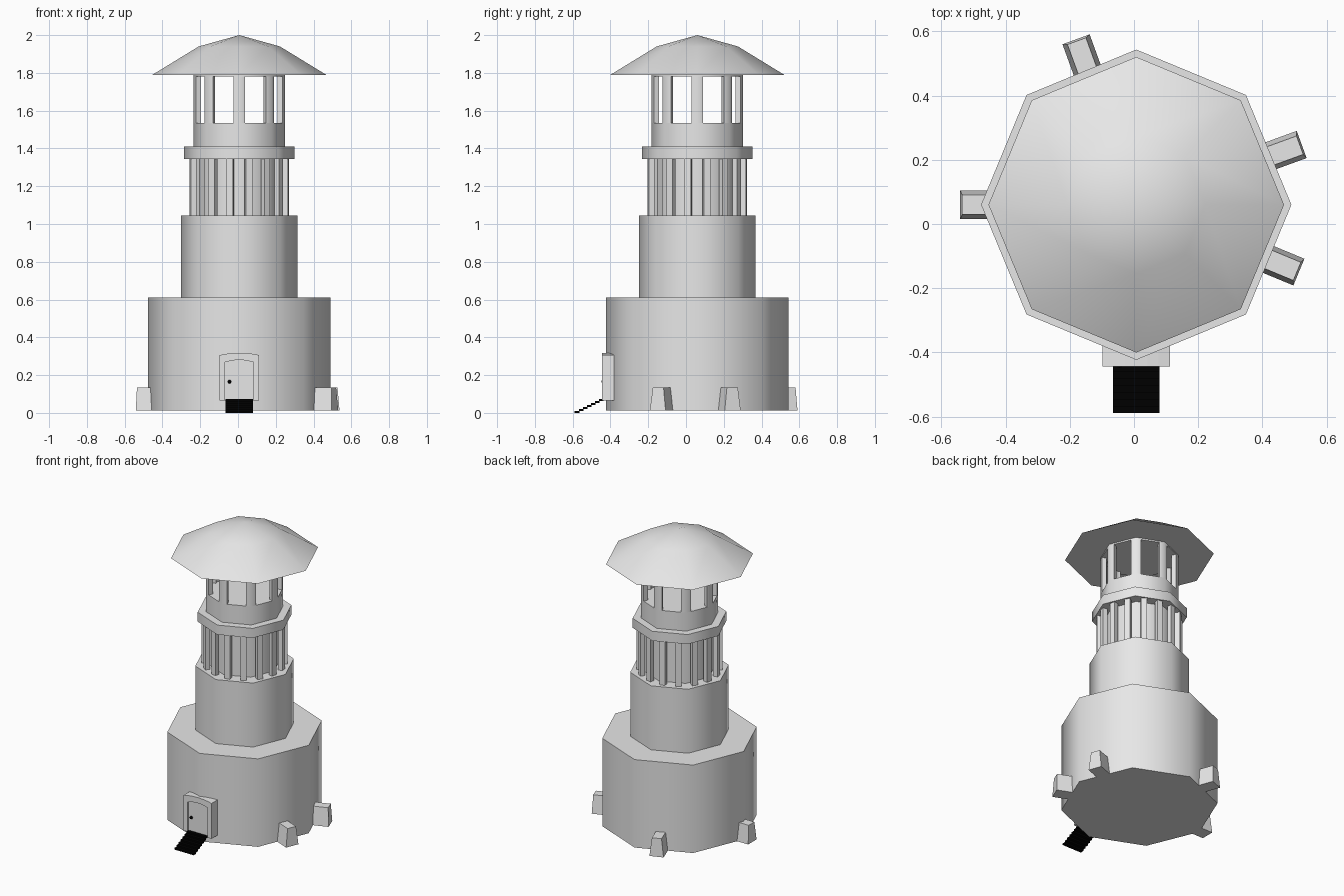
import bpy
import bmesh
import math
from mathutils import Vector, Matrix

if "Cube" in bpy.data.objects:
    bpy.data.objects.remove(bpy.data.objects["Cube"], do_unlink=True)

CX, CY = 0.007, 0.06   # tower axis
SIDES = 8


def material(name, rgb):
    m = bpy.data.materials.new(name)
    m.use_nodes = True
    m.diffuse_color = (*rgb, 1)
    m.node_tree.nodes["Principled BSDF"].inputs["Base Color"].default_value = (*rgb, 1)
    return m


GREY = material("light grey", (0.8, 0.8, 0.8))
BLACK = material("black", (0.0, 0.0, 0.0))


def finish(bm, name, mat, smooth=True):
    bmesh.ops.recalc_face_normals(bm, faces=bm.faces)
    mesh = bpy.data.meshes.new(name)
    bm.to_mesh(mesh)
    bm.free()
    mesh.materials.append(mat)
    ob = bpy.data.objects.new(name, mesh)
    bpy.context.collection.objects.link(ob)
    if smooth:
        bpy.ops.object.select_all(action="DESELECT")
        ob.select_set(True)
        bpy.context.view_layer.objects.active = ob
        bpy.ops.object.shade_smooth_by_angle(angle=math.radians(60))
    return ob


def extrude(bm, points, offset):
    """Close the points into a face and extrude it by the offset."""
    face = bm.faces.new([bm.verts.new(p) for p in points])
    new = bmesh.ops.extrude_face_region(bm, geom=[face])["geom"]
    verts = [g for g in new if isinstance(g, bmesh.types.BMVert)]
    bmesh.ops.translate(bm, verts=verts, vec=offset)
    # the start face must remain as the other cap
    if not face.is_valid:
        raise RuntimeError("lost cap")


def polar(r, a, z=0.0):
    return Vector((CX + r * math.cos(a), CY + r * math.sin(a), z))


def ring(r, z):
    return [polar(r, math.tau * i / SIDES, z) for i in range(SIDES)]


def drum(name, r, z0, z1):
    bm = bmesh.new()
    extrude(bm, ring(r, z0), (0, 0, z1 - z0))
    return finish(bm, name, GREY)


def box(bm, size, centre, turn=0.0):
    mat = Matrix.Translation(centre) @ Matrix.Rotation(turn, 4, "Z") @ Matrix.Diagonal((*size, 1))
    return bmesh.ops.create_cube(bm, size=1, matrix=mat)["verts"]


# Stacked tower drums
drum("base_drum", 0.483, 0.012, 0.61)
drum("middle_drum", 0.308, 0.61, 1.045)
drum("gallery_core", 0.222, 1.045, 1.345)
drum("gallery_ring", 0.293, 1.345, 1.41)
drum("lantern_drum", 0.242, 1.41, 1.535)
drum("lantern_lintel", 0.242, 1.78, 1.792)

# Gallery posts, two to each side
bm = bmesh.new()
for i in range(16):
    a = math.tau * (i + 0.5) / 16
    box(bm, (0.03, 0.036, 0.3), polar(0.25, a, 1.195), a)
finish(bm, "gallery_posts", GREY, smooth=False)

# Lantern corner columns, leaving an open window on each side
bm = bmesh.new()
R, HALF, THICK = 0.242, 0.033, 0.03
for i in range(SIDES):
    a = math.tau * i / SIDES
    corner = polar(R, a, 1.535)
    sides = []
    for s in (-1, 1):
        along = (polar(R, a + s * math.tau / SIDES, 1.535) - corner).normalized()
        mid = a + s * math.pi / SIDES
        inward = Vector((-math.cos(mid), -math.sin(mid), 0)) * THICK
        outer = corner + along * HALF
        sides.append((outer, outer + inward))
    inner = polar(R - THICK / math.cos(math.pi / SIDES), a, 1.535)
    (o1, i1), (o2, i2) = sides
    extrude(bm, [o1, corner, o2, i2, inner, i1], (0, 0, 0.245))
finish(bm, "lantern_columns", GREY)

# Two-pitch roof with a flat underside
bm = bmesh.new()
eave = [bm.verts.new(p) for p in ring(0.46, 1.79)]
bend = [bm.verts.new(p) for p in ring(0.215, 1.94)]
tip = bm.verts.new((CX, CY, 2.0))
bm.faces.new(eave)
for i in range(SIDES):
    j = (i + 1) % SIDES
    bm.faces.new((eave[i], eave[j], bend[j], bend[i]))
    bm.faces.new((bend[i], bend[j], tip))
finish(bm, "roof", GREY)

# Tapered buttress feet
bm = bmesh.new()
for degrees in (180, 110, 20, -22.5):
    a = math.radians(degrees)
    verts = box(bm, (0.14, 0.09, 0.123), polar(0.478, a, 0.0735), a)
    axis = Vector((math.cos(a), math.sin(a), 0))
    side = Vector((-axis.y, axis.x, 0))
    for v in verts:
        if v.co.z > 0.1:
            rel = v.co - polar(0, 0)
            v.co -= side * rel.dot(side) * 0.32
            if rel.dot(axis) > 0.5:
                v.co -= axis * 0.006
finish(bm, "buttress_feet", GREY, smooth=False)


# Door frame and door with a shallow arched top
def arch(half, top, y, bottom=0.065, rise=0.012):
    pts = [Vector((CX - half, y, bottom))]
    for k in range(7):
        t = k / 3 - 1
        pts.append(Vector((CX + half * t, y, top - rise * t * t)))
    pts.append(Vector((CX + half, y, bottom)))
    return pts


bm = bmesh.new()
extrude(bm, arch(0.105, 0.318, -0.444) + arch(0.075, 0.28, -0.444)[::-1], (0, 0.064, 0))
finish(bm, "door_frame", GREY, smooth=False)

bm = bmesh.new()
extrude(bm, arch(0.075, 0.28, -0.434), (0, 0.054, 0))
finish(bm, "door", GREY, smooth=False)

bm = bmesh.new()
bmesh.ops.create_icosphere(bm, subdivisions=2, radius=0.01,
                           matrix=Matrix.Translation((-0.045, -0.438, 0.165)))
finish(bm, "door_knob", BLACK)

# Thin entrance steps
bm = bmesh.new()
STEPS = 7
for i in range(STEPS):
    box(bm, (0.146, 0.024, 0.011), (CX, -0.577 + 0.0215 * i, 0.0055 + 0.0105 * i))
finish(bm, "entrance_steps", BLACK, smooth=False)
